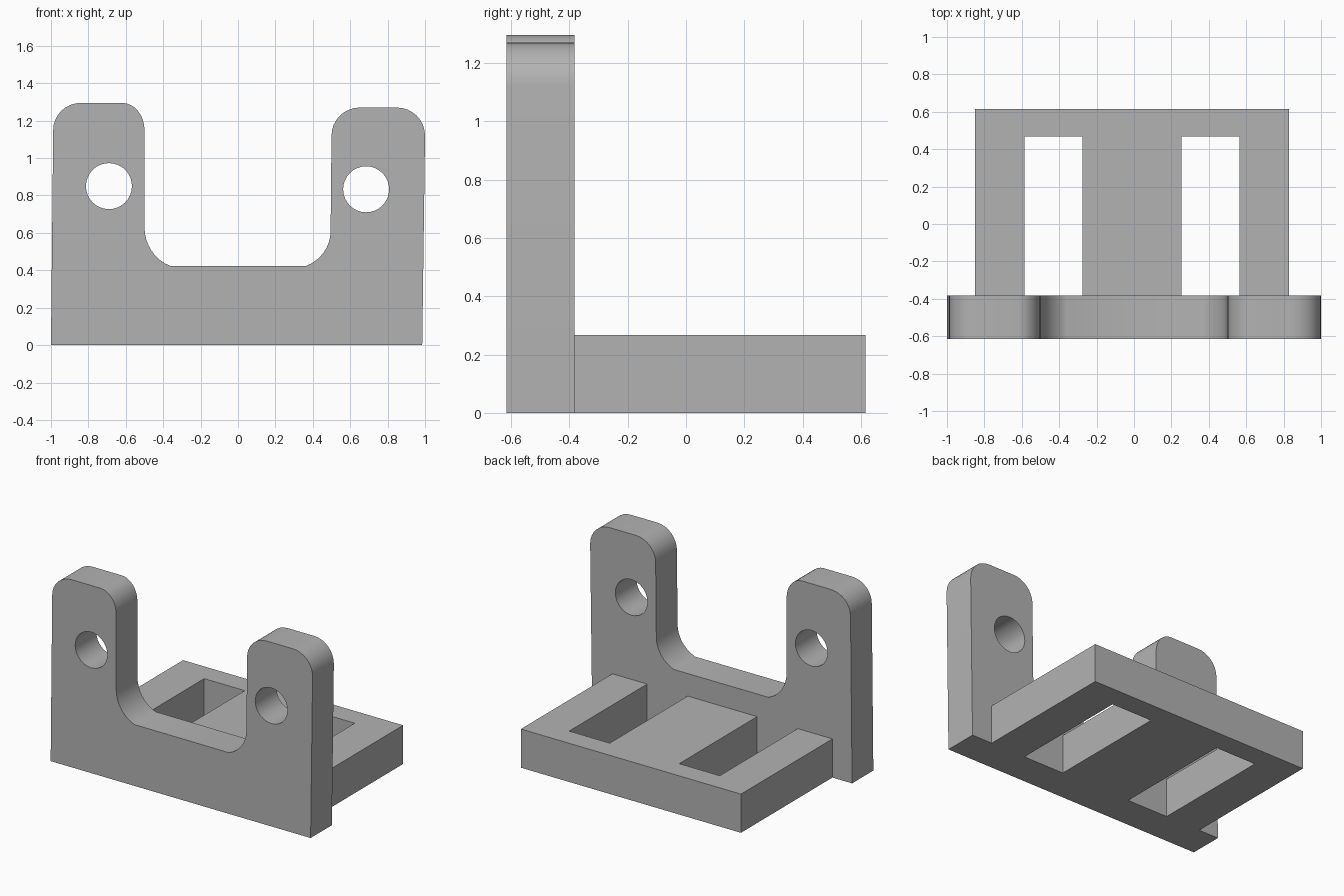
import bpy, bmesh
from math import cos, sin, radians
from mathutils import Vector

if "Cube" in bpy.data.objects:
    bpy.data.objects.remove(bpy.data.objects["Cube"], do_unlink=True)

grey = bpy.data.materials.new("plain grey")
grey.use_nodes = True
grey.diffuse_color = (0.45, 0.45, 0.45, 1)
grey.node_tree.nodes["Principled BSDF"].inputs["Base Color"].default_value = grey.diffuse_color


def arc(cx, cz, rx, rz, start, end, steps=8):
    angles = [radians(start + (end - start) * i / steps) for i in range(steps + 1)]
    return [(cx + rx * cos(a), cz + rz * sin(a)) for a in angles]


def extrude(name, points, to_3d, offset):
    """Solid made by sweeping a flat outline along offset."""
    bm = bmesh.new()
    face = bm.faces.new([bm.verts.new(to_3d(*p)) for p in points])
    swept = bmesh.ops.extrude_face_region(bm, geom=[face])["geom"]
    moved = [g for g in swept if isinstance(g, bmesh.types.BMVert)]
    bmesh.ops.translate(bm, verts=moved, vec=Vector(offset))
    bmesh.ops.recalc_face_normals(bm, faces=bm.faces)
    mesh = bpy.data.meshes.new(name)
    bm.to_mesh(mesh)
    bm.free()
    mesh.materials.append(grey)
    obj = bpy.data.objects.new(name, mesh)
    bpy.context.collection.objects.link(obj)
    return obj


FRONT, BACK, END = -0.615, -0.383, 0.615

# Upright plate: two rounded ears around a wide notch
outline = [(-1, 0), (0.985, 0)]
outline += arc(0.85, 1.12, 0.15, 0.15, 0, 90)
outline += arc(0.65, 1.12, 0.15, 0.15, 90, 180)
outline += arc(0.29, 0.61, 0.205, 0.2, 360, 290)
outline += arc(-0.29, 0.63, 0.21, 0.22, 250, 180)
outline += arc(-0.62, 1.15, 0.12, 0.145, 0, 90)
outline += arc(-0.84, 1.15, 0.148, 0.145, 90, 180)
plate = extrude("upright_plate", outline, lambda x, z: (x, FRONT, z), (0, BACK - FRONT, 0))

# Round pin holes through the ears
for side, x, z in (("right", -0.69, 0.85), ("left", 0.685, 0.833)):
    ring = arc(x, z, 0.123, 0.123, 0, 360, 32)[:-1]
    cutter = extrude(side + "_hole_cutter", ring, lambda u, v: (u, FRONT - 0.1, v), (0, 0.5, 0))
    cutter.hide_render = True
    cutter.hide_set(True)
    cut = plate.modifiers.new(side + "_hole", 'BOOLEAN')
    cut.operation = 'DIFFERENCE'
    cut.solver = 'EXACT'
    cut.object = cutter

# Bake the holes in and remove the cutters
bpy.context.view_layer.update()
baked = bpy.data.meshes.new_from_object(plate.evaluated_get(bpy.context.evaluated_depsgraph_get()))
plate.modifiers.clear()
plate.data = baked
for obj in [o for o in bpy.data.objects if o.name.endswith("_cutter")]:
    bpy.data.objects.remove(obj, do_unlink=True)

# Base: three fingers joined by a rear bar, leaving two slots by the plate
SLOT_END = 0.467
base = [(-0.85, END), (-0.85, BACK)]
for left, right in ((-0.585, -0.275), (0.255, 0.565)):
    base += [(left, BACK), (left, SLOT_END), (right, SLOT_END), (right, BACK)]
base += [(0.83, BACK), (0.83, END)]
extrude("slotted_base", base, lambda x, y: (x, y, 0), (0, 0, 0.267))

# Smooth the round edges only
bpy.ops.object.select_all(action='DESELECT')
plate.select_set(True)
bpy.context.view_layer.objects.active = plate
bpy.ops.object.shade_smooth_by_angle(angle=radians(30))
